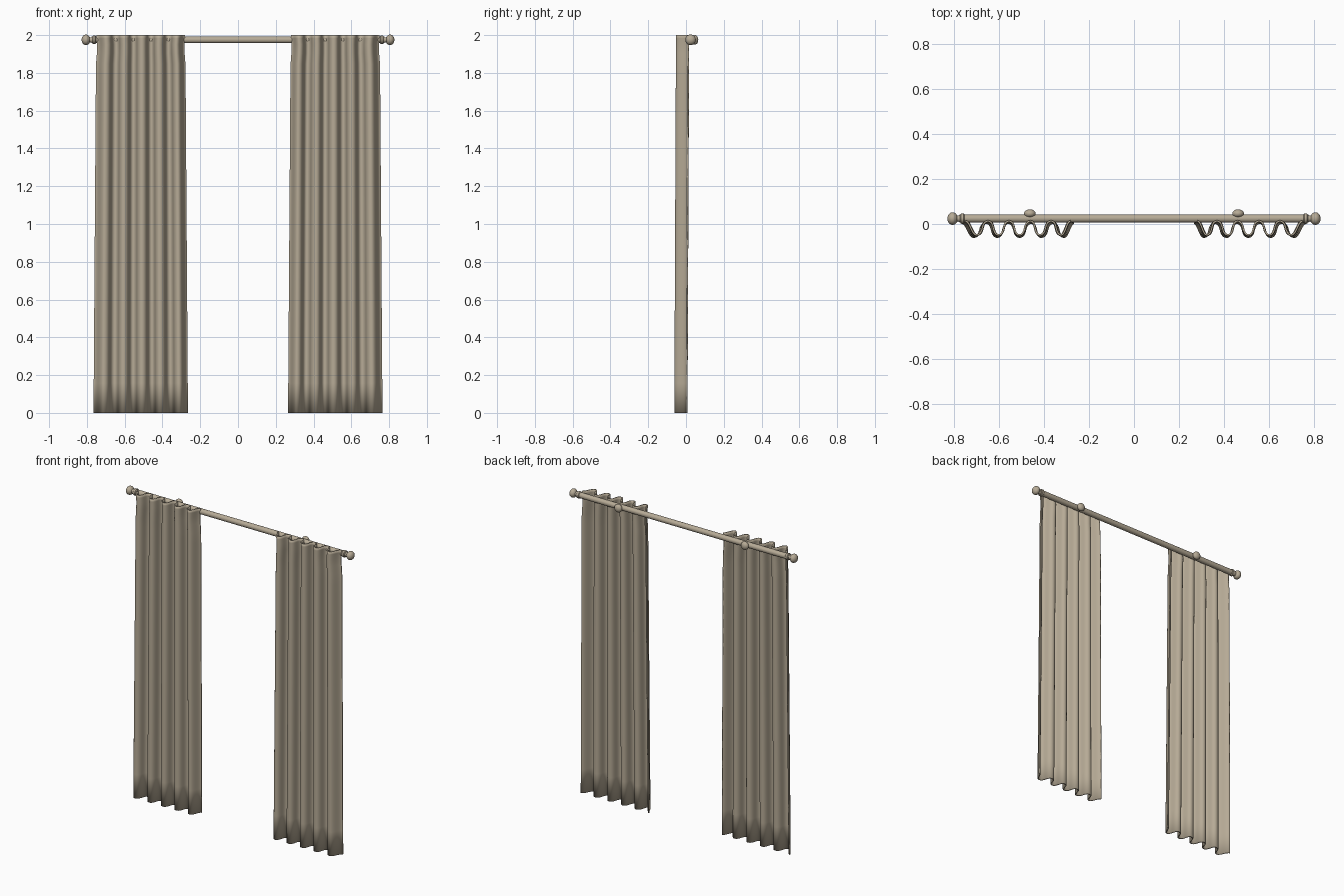
import bpy, bmesh, math
from mathutils import Matrix

if "Cube" in bpy.data.objects:
    bpy.data.objects.remove(bpy.data.objects["Cube"])

beige = bpy.data.materials.new("warm beige")
beige.use_nodes = True
color = (0.47, 0.405, 0.305, 1)
beige.diffuse_color = color
beige.node_tree.nodes["Principled BSDF"].inputs["Base Color"].default_value = color

ROD_Y, ROD_Z, ROD_R = 0.024, 1.975, 0.018


def finish(name, bm):
    bmesh.ops.recalc_face_normals(bm, faces=bm.faces)
    mesh = bpy.data.meshes.new(name)
    bm.to_mesh(mesh)
    bm.free()
    mesh.materials.append(beige)
    obj = bpy.data.objects.new(name, mesh)
    bpy.context.collection.objects.link(obj)
    bpy.ops.object.select_all(action="DESELECT")
    obj.select_set(True)
    bpy.context.view_layer.objects.active = obj
    bpy.ops.object.shade_smooth_by_angle(angle=math.radians(40))
    return obj


def lathe_x(name, profile, side=1, steps=32):
    """Turn (x, radius) points around the axis of the rod."""
    bm = bmesh.new()
    rings = []
    for x, r in profile:
        rings.append([bm.verts.new((side * x,
                                    ROD_Y + r * math.cos(math.tau * i / steps),
                                    ROD_Z + r * math.sin(math.tau * i / steps)))
                      for i in range(steps)])
    for a, b in zip(rings, rings[1:]):
        for i in range(steps):
            j = (i + 1) % steps
            bm.faces.new((a[i], a[j], b[j], b[i]))
    bm.faces.new(rings[0])
    bm.faces.new(rings[-1])
    return finish(name, bm)


# Points where the cloth turns, alternating back and front
TURNS = [0.28, 0.322, 0.367, 0.417, 0.46, 0.508, 0.555, 0.601, 0.648, 0.70, 0.75]
BACK, FRONT, CENTER = 0.013, -0.049, 0.515


def fold_line(steps=12):
    points = []
    for k, (x0, x1) in enumerate(zip(TURNS, TURNS[1:])):
        at_end = k in (0, len(TURNS) - 2)
        for i in range(steps + (k == len(TURNS) - 2)):
            u = i / steps
            v = u + (0.02 if at_end else 0.08) * math.sin(math.tau * u)
            w = (1 - math.cos(math.pi * u)) / 2
            if k % 2:
                w = 1 - w
            points.append((x0 + (x1 - x0) * v, BACK + (FRONT - BACK) * w))
    return points


def curtain(name, side, rows=20):
    bm = bmesh.new()
    grid = []
    for r in range(rows + 1):
        z = 2 * (1 - (1 - r / rows) ** 1.6)
        drop = 1 - z / 2
        # Cloth widens downward and is pinched just under the header
        pinch = 0.025 * math.exp(-((z - 1.93) / 0.05) ** 2)
        spread = 1 + 0.06 * drop - pinch
        grid.append([bm.verts.new((side * (CENTER + (x - CENTER) * spread),
                                   y - 0.009 * drop, z))
                     for x, y in fold_line()])
    for a, b in zip(grid, grid[1:]):
        for i in range(len(a) - 1):
            bm.faces.new((a[i], a[i + 1], b[i + 1], b[i]))
    obj = finish(name, bm)
    cloth = obj.modifiers.new("cloth_thickness", "SOLIDIFY")
    cloth.thickness = 0.008
    cloth.offset = 0


def bracket_knob(name, side):
    bm = bmesh.new()
    shape = Matrix.Translation((side * 0.462, 0.046, ROD_Z)) @ Matrix.Diagonal((0.026, 0.019, 0.026, 1))
    bmesh.ops.create_uvsphere(bm, u_segments=28, v_segments=16, radius=1, matrix=shape)
    finish(name, bm)


# Rod
lathe_x("curtain_rod", [(-0.775, ROD_R), (0.775, ROD_R)])

# Finial: collar, neck and rounded knob
ball = [(0.805 - 0.023 * math.cos(a), 0.028 * math.sin(a))
        for a in (math.pi * (0.17 + 0.82 * i / 14) for i in range(15))]
finial = [(0.752, ROD_R), (0.756, 0.022), (0.768, 0.022), (0.772, 0.017), (0.78, 0.013)] + ball

for label, side in (("left", 1), ("right", -1)):
    lathe_x(label + "_finial", finial, side)
    bracket_knob(label + "_bracket_knob", side)
    curtain(label + "_curtain", side)
